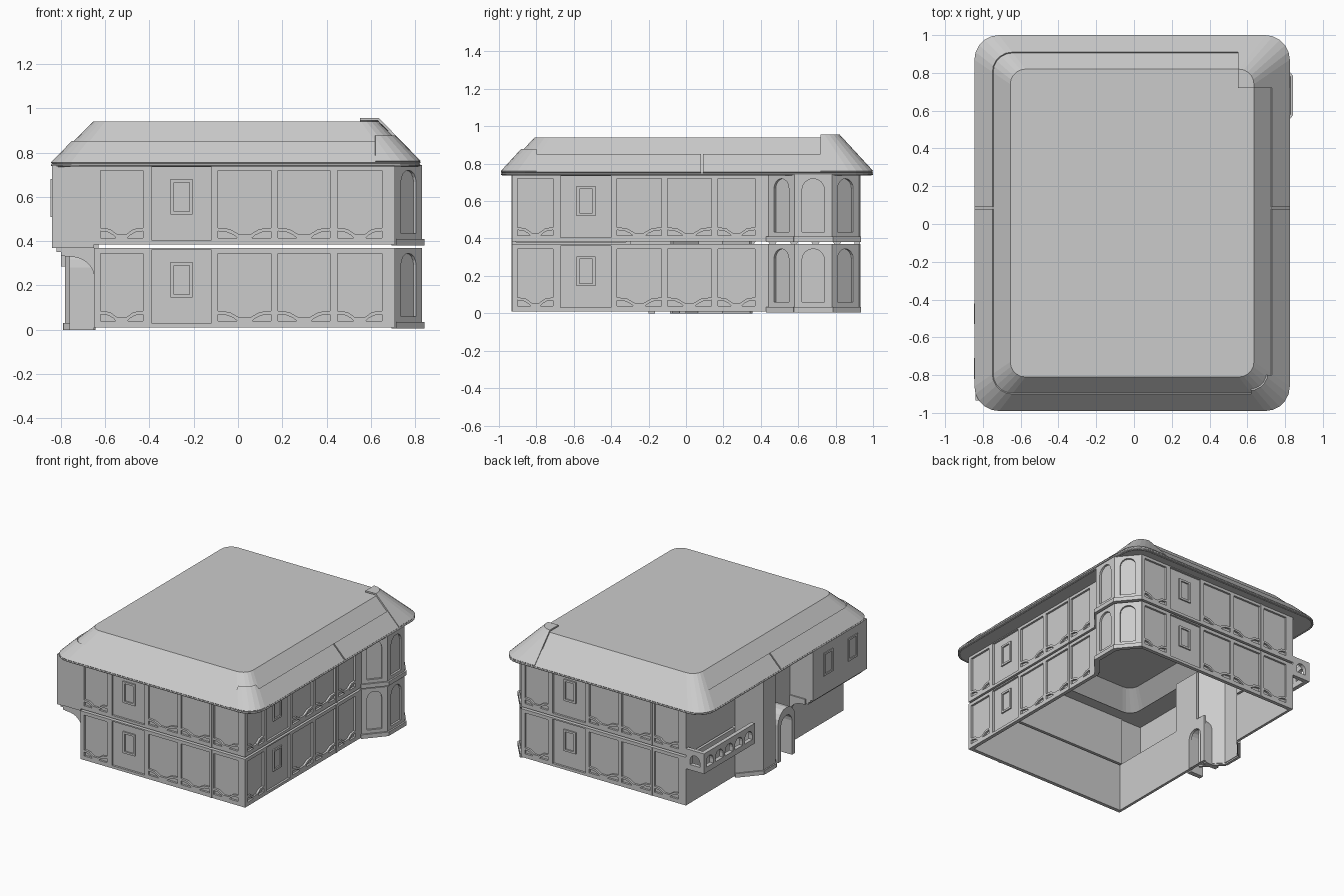
import bpy, bmesh, math
from mathutils import Vector

cube = bpy.data.objects.get("Cube")
if cube:
    bpy.data.objects.remove(cube, do_unlink=True)

stone = bpy.data.materials.new("light_grey_stone")
stone.use_nodes = True
GREY = (0.6, 0.6, 0.6, 1)
stone.diffuse_color = GREY
stone.node_tree.nodes["Principled BSDF"].inputs["Base Color"].default_value = GREY


def finish(name, bm, thick=0, offset=0):
    mesh = bpy.data.meshes.new(name)
    bmesh.ops.recalc_face_normals(bm, faces=bm.faces)
    bm.to_mesh(mesh)
    bm.free()
    mesh.materials.append(stone)
    ob = bpy.data.objects.new(name, mesh)
    bpy.context.collection.objects.link(ob)
    if thick:
        mod = ob.modifiers.new("thickness", 'SOLIDIFY')
        mod.thickness, mod.offset = thick, offset
    return ob


def rect(u0, z0, u1, z1):
    return [(u0, z0), (u1, z0), (u1, z1), (u0, z1)]


def arch(u0, z0, u1, z1, steps=8):
    r, c = (u1 - u0) / 2, (u0 + u1) / 2
    rise = min(r, z1 - z0)
    top = [(c + r * math.cos(math.pi * i / steps),
            z1 - rise + rise * math.sin(math.pi * i / steps)) for i in range(steps + 1)]
    return [(u0, z0), (u1, z0)] + top


def plate(name, p0, p1, z, outline, holes=(), thick=0.02, out=0.0):
    """Upright slab from p0 to p1 (left to right seen from outside) with holes."""
    a, b = Vector((*p0, 0)), Vector((*p1, 0))
    d = (b - a).normalized()
    n = Vector((d.y, -d.x, 0))
    bm = bmesh.new()
    edges = []
    for loop in [outline, *holes]:
        vs = [bm.verts.new(a + d * u + n * (out - thick / 2) + Vector((0, 0, z + h)))
              for u, h in loop]
        vs = [v for i, v in enumerate(vs) if (v.co - vs[i - 1].co).length > 1e-5]
        edges += [bm.edges.new((vs[i - 1], vs[i])) for i in range(len(vs))]
    bmesh.ops.triangle_fill(bm, use_beauty=True, use_dissolve=False, edges=edges, normal=n)
    return finish(name, bm, thick)


def box(name, x0, x1, y0, y1, z0, z1):
    bm = bmesh.new()
    verts = bmesh.ops.create_cube(bm, size=1)["verts"]
    bmesh.ops.scale(bm, verts=verts, vec=(x1 - x0, y1 - y0, z1 - z0))
    bmesh.ops.translate(bm, verts=verts, vec=((x0 + x1) / 2, (y0 + y1) / 2, (z0 + z1) / 2))
    return finish(name, bm)


# Storeys and wall lines
H = 0.36
STOREYS = {"lower": 0.01, "upper": 0.385}
W, E, S, N = -0.65, 0.71, -0.93, 0.93
PANELS = [(0.03, 0.22), (0.56, 0.80), (0.83, 1.065), (1.10, 1.30)]


def swag_panel(u0, u1):
    """Tall panel with a wavy sill and two small openings below it."""
    w = u1 - u0
    sill = [(0, .075), (.22, .07), (.4, .045), (.6, .045), (.78, .07), (1, .075)]
    main = [(u0 + w * t, h) for t, h in sill] + [(u1, .335), (u0, .335)]
    foot = [(0, .03), (.36, .03), (.3, .042), (.18, .055), (0, .06)]
    left = [(u0 + w * t, h) for t, h in foot]
    right = [(u1 - w * t, h) for t, h in foot]
    return [main, left, right]


def window_frame(name, p0, p1, z, u0, z0, u1, z1, out):
    plate(name, p0, p1, z, rect(u0, z0, u1, z1),
          [rect(u0 + .015, z0 + .015, u1 - .015, z1 - .015)], .012, out)


# Three matching panelled walls
for side, p0, p1 in [("front", (W, S), (E, S)), ("left", (E, S), (E, 0.44)),
                     ("back", (E, N), (W, N))]:
    length = (Vector(p1) - Vector(p0)).length
    for level, z in STOREYS.items():
        holes = [h for p in PANELS for h in swag_panel(*p)] + [rect(.26, .02, .53, .35)]
        name = f"{side}_{level}"
        plate(name + "_wall", p0, p1, z, rect(0, 0, length, H), holes, .015)
        plate(name + "_backing", p0, p1, z, rect(0, 0, length, H), (), .012, -.015)
        window_frame(name + "_window", p0, p1, z, .345, .135, .445, .295, -.005)
        plate(name + "_pilaster", p0, p1, z, rect(1.07, 0, 1.085, H), (), .004, .004)


def bay_walls(name, pts, arched):
    for i in range(3):
        length = (Vector(pts[i + 1]) - Vector(pts[i])).length
        for level, z in STOREYS.items():
            hole = [arch(.04, .05, length - .04, .335)] if arched else []
            full = rect(0, 0, length, H + (0 if arched else .02))
            plate(f"{name}_{level}_{i}", pts[i], pts[i + 1], z, full, hole, .015)
            if arched:
                plate(f"{name}_{level}_back_{i}", pts[i], pts[i + 1], z, full, (), .012, -.015)


# Arched bay on the left side, with plinths
bay = [(E, .44), (.83, .58), (.83, .78), (E, .925)]
bay_walls("arched_bay", bay, True)
for level, z in STOREYS.items():
    for i in range(3):
        length = (Vector(bay[i + 1]) - Vector(bay[i])).length
        plate(f"bay_plinth_{level}_{i}", bay[i], bay[i + 1], z - .005,
              rect(-.005, 0, length + .005, .03), (), .03, .012)

# Plain stair bay on the right side
stair = [(W, .35), (-.78, .20), (-.78, .06), (W, -.08)]
bay_walls("stair_bay", stair, False)
for i in range(3):
    length = (Vector(stair[i + 1]) - Vector(stair[i])).length
    plate(f"stair_plinth_{i}", stair[i], stair[i + 1], 0, rect(0, 0, length, .03), (), .02, .01)

# Right side walls
O, OB, OZ = -.84, -.30, .37
for level, z in STOREYS.items():
    plate(f"right_{level}_wall", (W, N), (W, .35), z, rect(0, 0, N - .35, H))
plate("right_lower_front_wall", (W, 0), (W, S), .01, rect(0, 0, -S, H),
      [arch(.04, .004, .16, .29)])
plate("right_upper_middle_wall", (W, -.08), (W, OB), .37, rect(0, 0, -.08 - OB, .375))

# Overhanging upper room
plate("overhang_front", (O, S), (W, S), OZ, rect(0, 0, W - O, .375))
plate("overhang_back", (W, OB), (O, OB), OZ, rect(0, 0, W - O, .375))
plate("overhang_wall", (O, OB), (O, S), OZ, rect(0, 0, OB - S, .375))
for i, u in enumerate((.12, .41)):
    window_frame(f"overhang_window_{i}", (O, OB), (O, S), OZ, u, .14, u + .11, .31, .006)
plate("overhang_corner_strip", (O, S), (W, S), OZ, rect(0, 0, .06, .375), (), .004, .004)
box("overhang_floor", O, W, S, OB, OZ, OZ + .012)
for i, x in enumerate((-.82, -.80)):
    box(f"overhang_moulding_{i}", x, W, S + .01, OB, OZ - .018 * (i + 1), OZ - .018 * i)

# Curved brackets under the overhang
angles = [math.pi / 2 * i / 8 for i in range(9)]
bracket = [(.08 + .11 * math.cos(a), .24 + .09 * math.sin(a)) for a in angles]
bracket += [(.06, .33), (.06, .37), (.19, .37)]
for i, y in enumerate((S + .01, OB - .02)):
    plate(f"bracket_{i}", (O, y), (W, y), 0, bracket, (), .03)

# Entrance portal
outer, inner = arch(0, 0, .2, .38), arch(.035, 0, .165, .32)
horseshoe = outer[1:] + outer[:1] + inner[:1] + inner[:0:-1]
plate("entrance_portal", (-.76, 0), (-.76, -.2), 0, horseshoe, (), .11)

# Arcaded balcony rail
RX, RZ, RH = -.80, .285, .15
holes = [arch(.02 + .115 * i, .04, .11 + .115 * i, .115) for i in range(5)]
plate("balcony_rail_side", (RX, N), (RX, .33), RZ, rect(0, 0, N - .33, RH), holes, .03)
plate("balcony_rail_end", (W, N), (RX, N), RZ, rect(0, 0, W - RX, RH),
      [arch(.035, .04, .115, .115)], .03)


# Roof: rounded rectangular rings joined into a truncated hip
def ring(bm, t, lift, flat=False):
    def mix(a, b):
        return a + (b - a) * t
    x0, x1, y0, y1 = mix(-.845, -.655), mix(.825, .635), mix(-.99, -.81), mix(1.0, .82)
    r, z = mix(.13, .08), (.745 if flat else mix(.745, .94)) + lift
    verts = []
    for k, (cx, cy) in enumerate([(x1 - r, y1 - r), (x0 + r, y1 - r),
                                  (x0 + r, y0 + r), (x1 - r, y0 + r)]):
        for i in range(6):
            a = math.pi / 2 * (k + i / 5)
            verts.append(bm.verts.new((cx + r * math.cos(a), cy + r * math.sin(a), z)))
    return verts


def roof(name, top, lift, cap=False, cuts=(), flat=False, thick=.012):
    bm = bmesh.new()
    low, high = ring(bm, 0, lift, flat), ring(bm, top, lift, flat)
    for i in range(len(low)):
        bm.faces.new((low[i - 1], low[i], high[i], high[i - 1]))
    if cap:
        bm.faces.new(high)
    for co, no in cuts:
        bmesh.ops.bisect_plane(bm, geom=bm.verts[:] + bm.edges[:] + bm.faces[:],
                               plane_co=co, plane_no=no, clear_inner=True)
    return finish(name, bm, thick, -1)


roof("main_roof", 1, 0, True)
roof("soffit", .95, -.002, flat=True, thick=.003)
roof("lower_roof_band_front", .5, .01, cuts=[((0, .08, 0), (0, -1, 0))])
roof("lower_roof_band_back", .5, .01, cuts=[((0, .09, 0), (0, 1, 0))])
roof("roof_corner_front", .6, .016, cuts=[((.62, 0, 0), (1, 0, 0)), ((0, -.8, 0), (0, -1, 0))])
roof("roof_corner_back", 1, .017, True, [((.55, 0, 0), (1, 0, 0)), ((0, .72, 0), (0, 1, 0))])
